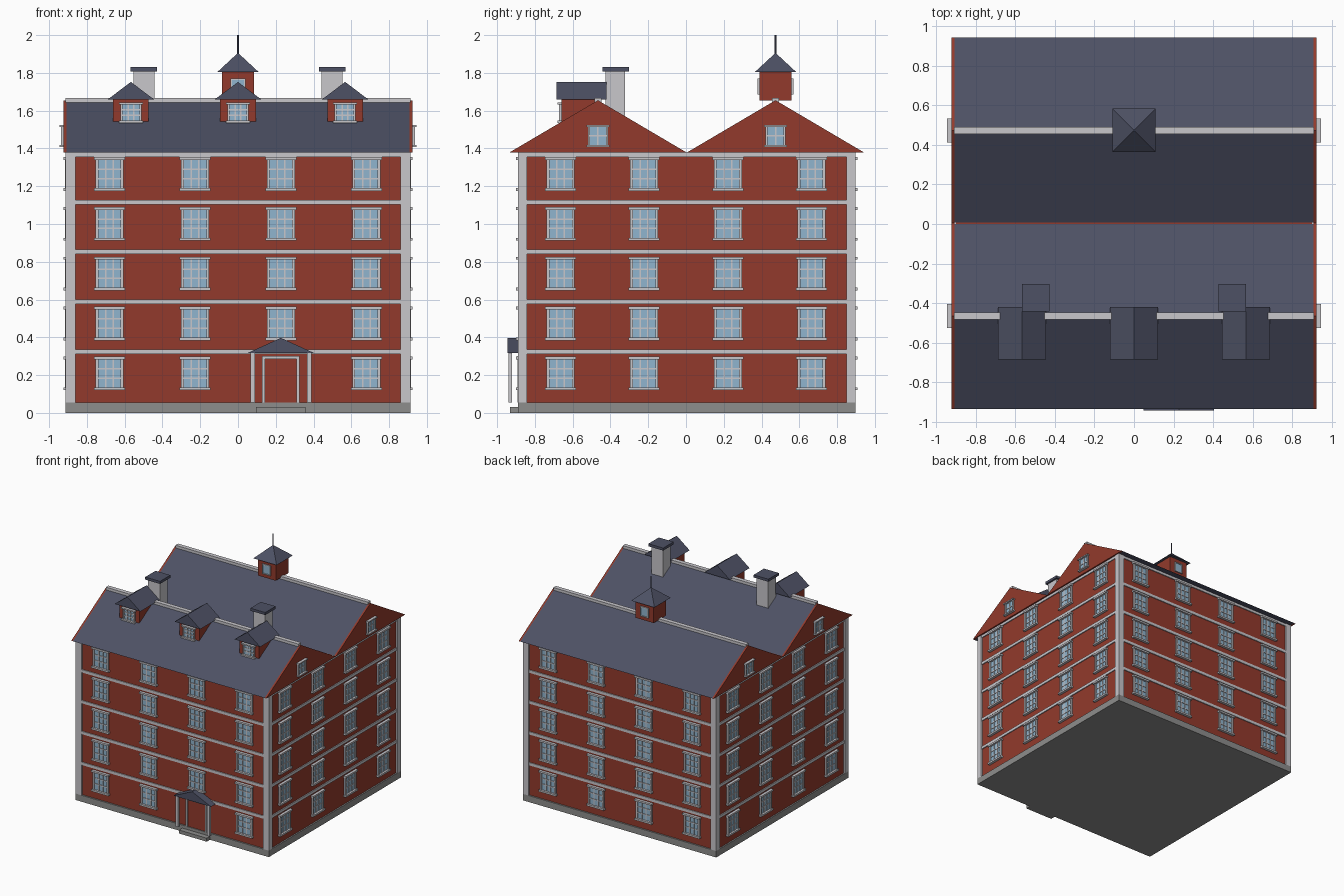
import bpy, bmesh, math
from mathutils import Matrix, Vector

if "Cube" in bpy.data.objects:
    bpy.data.objects.remove(bpy.data.objects["Cube"])


def material(name, rgb):
    m = bpy.data.materials.new(name)
    m.diffuse_color = (*rgb, 1)
    m.use_nodes = True
    m.node_tree.nodes["Principled BSDF"].inputs["Base Color"].default_value = m.diffuse_color
    return m


RED = material("brick red", (0.29, 0.042, 0.025))
SLATE = material("slate roof", (0.075, 0.082, 0.128))
TRIM = material("pale trim", (0.58, 0.57, 0.60))
GLASS = material("window glass", (0.28, 0.46, 0.62))
STONE = material("grey stone", (0.27, 0.27, 0.265))

YC = 0.004             # centre of the body in y
WX, WY = 0.902, 0.880  # wall half sizes
EX, EY = 0.914, 0.893  # corner post half sizes
I4 = Matrix.Identity(4)


def add_box(bm, x, y, z, M=I4):
    """Box from (min, max) pairs, placed by matrix M."""
    c = Vector([(a + b) / 2 for a, b in (x, y, z)])
    s = [b - a for a, b in (x, y, z)]
    bmesh.ops.create_cube(bm, size=1, matrix=M @ Matrix.Translation(c) @ Matrix.Diagonal((*s, 1)))


def add_prism(bm, profile, lo, hi, axis):
    """Extrude a profile of (u, z) points along axis x or y."""
    def place(u, z, t):
        return (t, u, z) if axis == "x" else (u, t, z)
    a = [bm.verts.new(place(u, z, lo)) for u, z in profile]
    b = [bm.verts.new(place(u, z, hi)) for u, z in profile]
    n = len(a)
    bm.faces.new(a)
    bm.faces.new(b[::-1])
    for i in range(n):
        bm.faces.new((a[i], b[i], b[(i + 1) % n], a[(i + 1) % n]))


def finish(bm, name, mat):
    bmesh.ops.recalc_face_normals(bm, faces=bm.faces)
    me = bpy.data.meshes.new(name)
    bm.to_mesh(me)
    bm.free()
    me.materials.append(mat)
    ob = bpy.data.objects.new(name, me)
    bpy.context.collection.objects.link(ob)
    return ob


def boxes(name, mat, items):
    bm = bmesh.new()
    for b in items:
        add_box(bm, *b)
    return finish(bm, name, mat)


def facing(x, y, z, deg):
    """Window placement: local -y points outwards after turning by deg."""
    return Matrix.Translation((x, y, z)) @ Matrix.Rotation(math.radians(deg), 4, "Z")


def add_window(frames, panes, M, w, h, cols=2, rows=2, depth=0.014, sill=True):
    """Glass plate with surround, glazing bars, lintel and sill."""
    t = 0.1 * w
    add_box(panes, (-w / 2, w / 2), (-0.005, 0.002), (-h / 2, h / 2), M)
    for s in (-1, 1):
        xs = sorted((s * w / 2, s * (w / 2 - t)))
        add_box(frames, xs, (-depth, 0), (-h / 2, h / 2), M)
        zs = sorted((s * h / 2, s * (h / 2 - t)))
        add_box(frames, (-w / 2, w / 2), (-depth, 0), zs, M)
        if sill:
            add_box(frames, (-w / 2 - 0.008, w / 2 + 0.008), (-depth - 0.009, 0), zs, M)
    for i in range(1, cols + 1):
        u = -w / 2 + t + (w - 2 * t) * i / (cols + 1)
        add_box(frames, (u - 0.004, u + 0.004), (-0.010, 0), (-h / 2, h / 2), M)
    for i in range(1, rows + 1):
        v = -h / 2 + t + (h - 2 * t) * i / (rows + 1)
        add_box(frames, (-w / 2, w / 2), (-0.010, 0), (v - 0.004, v + 0.004), M)


# Plinth, walls, door step
boxes("plinth", STONE, [((-EX, EX), (YC - EY, YC + EY), (0, 0.055))])
boxes("walls", RED, [((-WX, WX), (YC - WY, YC + WY), (0.05, 1.38))])
boxes("door_step", STONE, [((0.095, 0.357), (-0.933, -0.88), (0, 0.03))])

# Corner posts and floor bands
posts = []
for sx in (-1, 1):
    for sy in (-1, 1):
        posts.append((sorted((sx * EX, sx * 0.861)),
                      sorted((YC + sy * EY, YC + sy * 0.845)), (0.055, 1.38)))
boxes("corner_posts", TRIM, posts)
boxes("floor_bands", TRIM, [((-0.91, 0.91), (YC - 0.888, YC + 0.888), (z - 0.012, z + 0.012))
                            for z in (0.324, 0.588, 0.852, 1.116, 1.368)])

# Storey windows on all four sides
frames, panes = bmesh.new(), bmesh.new()
for floor in range(5):
    z = 0.209 + 0.264 * floor
    for i in range(4):
        x, y = -0.68 + 0.4533 * i, -0.664 + 0.4427 * i
        if not (floor == 0 and i == 2):  # front door takes this bay
            add_window(frames, panes, facing(x, YC - WY, z, 0), 0.148, 0.178)
        add_window(frames, panes, facing(x, YC + WY, z, 180), 0.148, 0.178)
        add_window(frames, panes, facing(WX, y, z, 90), 0.148, 0.178)
        add_window(frames, panes, facing(-WX, y, z, 270), 0.148, 0.178)

# Twin gable roofs with red gable ends and ridge caps
roof, gables, ridges = bmesh.new(), bmesh.new(), bmesh.new()
RIDGES = (YC - 0.47, YC + 0.47)
for yr in RIDGES:
    tri = [(yr - 0.47, 1.378), (yr + 0.47, 1.378), (yr, 1.655)]
    add_prism(roof, tri, -0.908, 0.908, "x")
    for s in (-1, 1):
        add_prism(gables, tri, *sorted((s * 0.908, s * 0.923)), "x")
        add_window(frames, panes, facing(s * 0.923, yr, 1.466, 90 * s), 0.105, 0.116, 1, 1)
    add_box(ridges, (-0.912, 0.912), (yr - 0.018, yr + 0.018), (1.64, 1.667))
finish(roof, "main_roofs", SLATE)
finish(gables, "gable_ends", RED)
finish(ridges, "ridge_caps", TRIM)

# Dormers on the front slope
dormers, dormer_roofs = bmesh.new(), bmesh.new()
for x in (-0.567, 0, 0.567):
    add_box(dormers, (x - 0.094, x + 0.094), (-0.658, -0.46), (1.54, 1.662))
    add_prism(dormer_roofs, [(x - 0.122, 1.66), (x + 0.122, 1.66), (x, 1.752)],
              -0.685, -0.42, "y")
    add_window(frames, panes, facing(x, -0.658, 1.59, 0), 0.112, 0.108)
finish(dormers, "dormers", RED)
finish(dormer_roofs, "dormer_roofs", SLATE)

# Chimneys
boxes("chimneys", TRIM, [((x - 0.055, x + 0.055), (-0.425, -0.322), (1.55, 1.812))
                         for x in (-0.498, 0.498)])
boxes("chimney_caps", SLATE, [((x - 0.07, x + 0.07), (-0.443, -0.303), (1.808, 1.83))
                              for x in (-0.498, 0.498)])

# Rooftop turret with pyramid roof and spire
TY = RIDGES[1]
boxes("turret", RED, [((-0.085, 0.085), (TY - 0.085, TY + 0.085), (1.655, 1.806))])
for s, deg in ((-1, 0), (1, 180)):
    add_window(frames, panes, facing(0, TY + s * 0.085, 1.728, deg), 0.078, 0.085, 0, 0,
               depth=0.01, sill=False)
bm = bmesh.new()
bmesh.ops.create_cone(bm, cap_ends=True, segments=4, radius1=0.110 * math.sqrt(2), radius2=0,
                      depth=0.102, matrix=Matrix.Translation((0, TY, 1.855))
                      @ Matrix.Rotation(math.pi / 4, 4, "Z"))
finish(bm, "turret_roof", SLATE)
bm = bmesh.new()
bmesh.ops.create_cone(bm, cap_ends=True, segments=8, radius1=0.005, radius2=0.005,
                      depth=0.12, matrix=Matrix.Translation((0, TY, 1.94)))
finish(bm, "spire", SLATE)

finish(frames, "window_frames", TRIM)
finish(panes, "window_panes", GLASS)

# Entrance: door, door frame, porch posts and porch roof
DX, FY = 0.227, YC - WY
boxes("door", RED, [((DX - 0.085, DX + 0.085), (FY - 0.006, FY), (0.055, 0.29))])
boxes("door_frame", TRIM,
      [((DX - 0.099, DX - 0.083), (FY - 0.016, FY), (0.055, 0.30)),
       ((DX + 0.083, DX + 0.099), (FY - 0.016, FY), (0.055, 0.30)),
       ((DX - 0.099, DX + 0.099), (FY - 0.016, FY), (0.284, 0.30))])
boxes("porch_posts", TRIM, [((DX + s * 0.15 - 0.012, DX + s * 0.15 + 0.012),
                             (-0.94, -0.92), (0.055, 0.32)) for s in (-1, 1)])
bm = bmesh.new()
add_prism(bm, [(DX - 0.178, 0.316), (DX + 0.178, 0.316), (DX, 0.397)], -0.944, -0.87, "y")
finish(bm, "porch_roof", SLATE)
